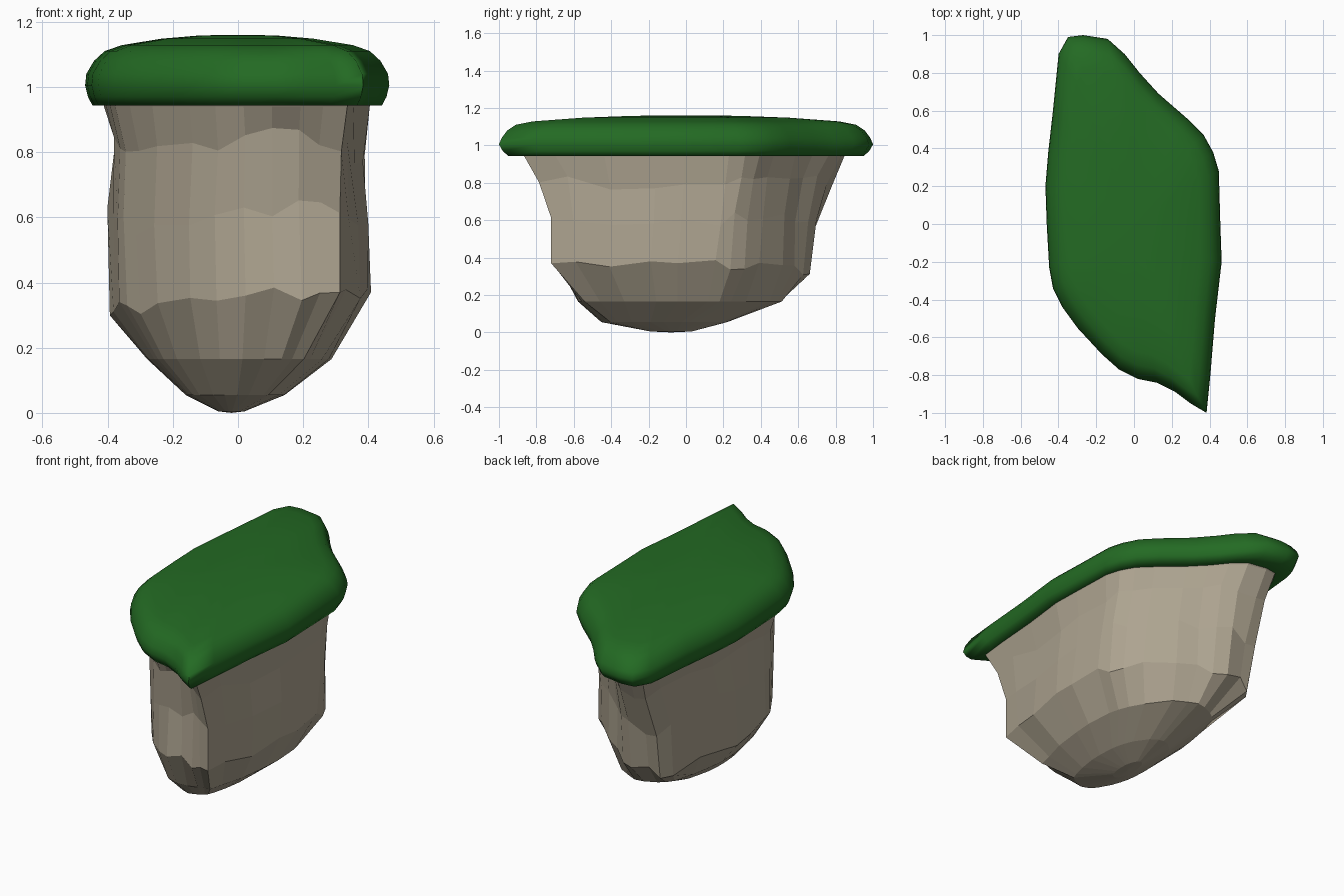
import bpy, bmesh, math, random

if "Cube" in bpy.data.objects:
    bpy.data.objects.remove(bpy.data.objects["Cube"])

random.seed(4)

# Plan outline of the slab, anticlockwise seen from above
OUTLINE = [(-.40, .90), (-.43, .60), (-.455, .38), (-.47, .20), (-.463, 0), (-.45, -.23),
           (-.43, -.34), (-.38, -.44), (-.30, -.55), (-.17, -.69), (-.08, -.77),
           (.02, -.82), (.12, -.84), (.22, -.89), (.30, -.95), (.385, -1), (.405, -.80),
           (.43, -.50), (.465, -.20), (.458, 0), (.45, .28), (.42, .38), (.37, .47),
           (.28, .56), (.13, .69), (.03, .80), (-.05, .90), (-.14, .98), (-.27, 1), (-.35, .99)]


def skin(name, rings, start_cap, end_cap, color):
    """Bridge equal rings and close both ends with a fan to a centre point."""
    bm = bmesh.new()
    loops = [[bm.verts.new(p) for p in ring] for ring in rings]
    n = len(loops[0])
    for a, b in zip(loops, loops[1:]):
        for i in range(n):
            j = (i + 1) % n
            bm.faces.new((a[i], a[j], b[j], b[i]))
    for loop, cap in ((loops[0], start_cap), (loops[-1], end_cap)):
        c = bm.verts.new(cap)
        for i in range(n):
            bm.faces.new((loop[i], loop[(i + 1) % n], c))
    bmesh.ops.recalc_face_normals(bm, faces=bm.faces)
    mesh = bpy.data.meshes.new(name)
    bm.to_mesh(mesh)
    bm.free()
    obj = bpy.data.objects.new(name, mesh)
    bpy.context.collection.objects.link(obj)
    mat = bpy.data.materials.new(name + "_color")
    mat.diffuse_color = color
    mat.use_nodes = True
    mat.node_tree.nodes["Principled BSDF"].inputs["Base Color"].default_value = mat.diffuse_color
    mesh.materials.append(mat)
    return obj


# Grass slab: rounded rim, gently domed top (z, x scale, y scale)
GRASS = [(.947, .85, .85), (.943, .95, .95), (.97, .98, .98), (1.005, .998, 1),
         (1.04, .99, .985), (1.08, .94, .955), (1.11, .87, .91), (1.128, .76, .82),
         (1.148, .5, .55), (1.158, .25, .28)]
grass = skin("grass_top",
             [[(x * sx, y * sy, z) for x, y in OUTLINE] for z, sx, sy in GRASS],
             (0, 0, .947), (0, 0, 1.16), (.017, .145, .017, 1))
bpy.context.view_layer.objects.active = grass
grass.select_set(True)
bpy.ops.object.shade_smooth_by_angle(angle=math.radians(100))

# Rock body: faceted sections that shrink and round off downwards
# (z, half width, half length, centre x, centre y, roundness, front-left cut)
ROCK = [(1.0, .425, .90, 0, -.01, 0, 0), (.94, .41, .855, 0, -.01, 0, 0),
        (.82, .388, .79, .005, -.01, .08, .01), (.60, .40, .73, 0, -.025, .2, .05),
        (.345, .40, .72, .005, -.045, .35, .09), (.165, .28, .565, 0, -.045, .65, .08),
        (.055, .15, .34, -.01, -.12, .8, .04), (.005, .04, .11, -.02, -.08, .9, 0)]
sections = []
for k, (z, hx, hy, cx, cy, r, cut) in enumerate(ROCK):
    ring = []
    for i, (x, y) in enumerate(OUTLINE):
        u, v = x / .47, y
        d = math.hypot(u, v)
        # blend towards an ellipse, trimming the pointed corners
        f = (1 - r) + r * 1.03 / d
        # the front-left side is cut back lower down
        f *= 1 - cut * max(0, (-.76 * u - .65 * v) / d) ** 3
        amount = .018 if 2 <= k <= 5 else .004
        f *= 1 + random.uniform(-amount, amount)
        dz = random.uniform(-.03, .03) if 2 <= k <= 4 else 0
        dz += .03 * math.sin(i * .62) if 2 <= k <= 3 else 0
        # the lowest shoulder dips on the left
        dz += .025 * u - .015 * v if k == 4 else 0
        ring.append((cx + u * hx * f, cy + v * hy * f, z + dz))
    sections.append(ring)
skin("rock_body", sections, (0, 0, 1.0), (-.02, -.08, 0), (.42, .37, .28, 1))
